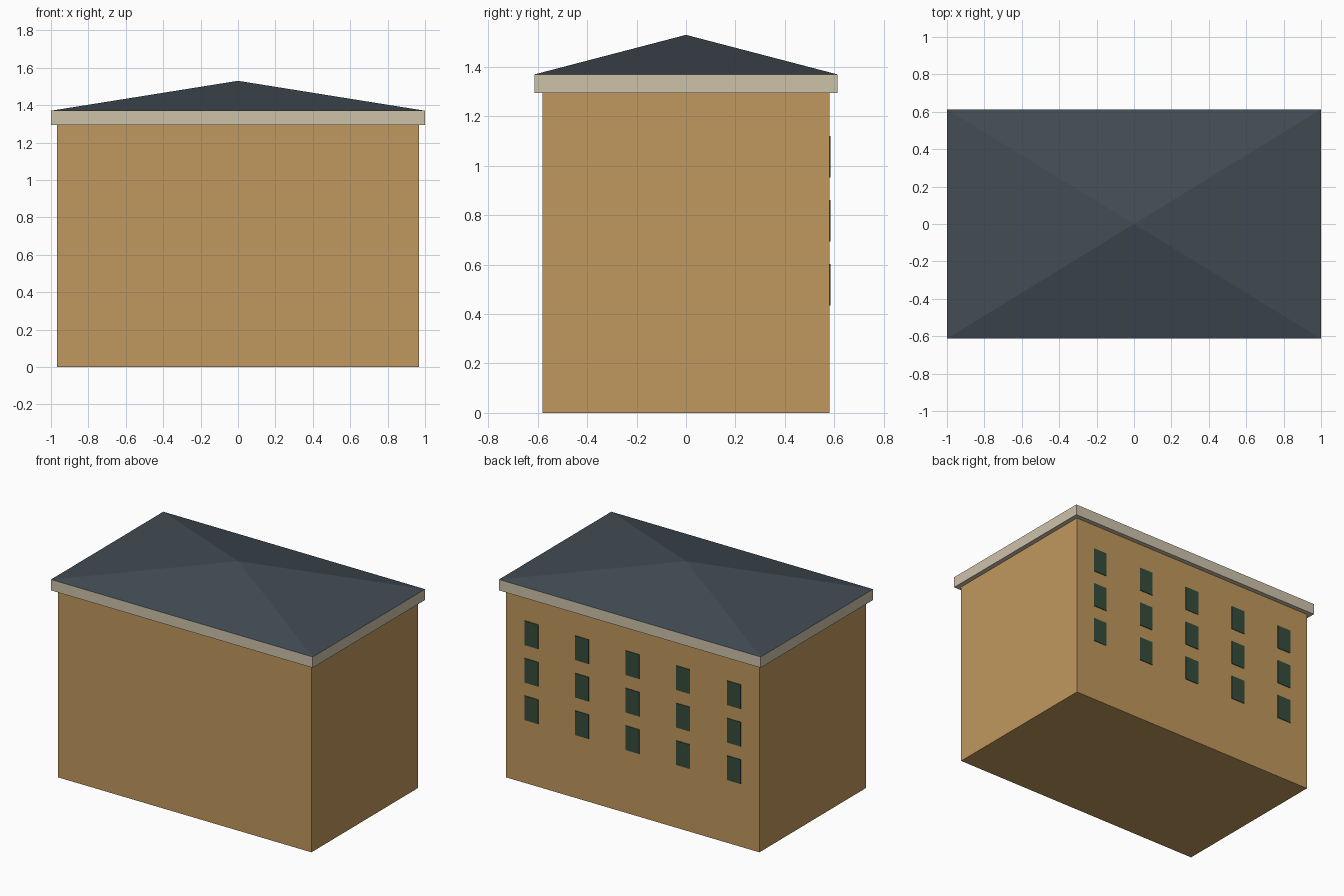
import bpy, bmesh

if "Cube" in bpy.data.objects:
    bpy.data.objects.remove(bpy.data.objects["Cube"])


def material(name, rgb):
    m = bpy.data.materials.new(name)
    # hex-style display colour converted to linear
    m.diffuse_color = [((c / 255 + 0.055) / 1.055) ** 2.4 for c in rgb] + [1]
    m.use_nodes = True
    m.node_tree.nodes["Principled BSDF"].inputs["Base Color"].default_value = m.diffuse_color
    return m


def finish(name, bm, mat):
    bmesh.ops.recalc_face_normals(bm, faces=bm.faces)
    mesh = bpy.data.meshes.new(name)
    bm.to_mesh(mesh)
    bm.free()
    mesh.materials.append(mat)
    obj = bpy.data.objects.new(name, mesh)
    bpy.context.collection.objects.link(obj)
    return obj


def add_box(bm, x0, x1, y0, y1, z0, z1):
    verts = bmesh.ops.create_cube(bm, size=1)["verts"]
    for v in verts:
        v.co = (x1 if v.co.x > 0 else x0,
                y1 if v.co.y > 0 else y0,
                z1 if v.co.z > 0 else z0)


wall_mat = material("ochre_wall", (192, 152, 93))
trim_mat = material("stone_trim", (206, 194, 170))
roof_mat = material("slate_roof", (66, 76, 84))
glass_mat = material("dark_green_glass", (54, 76, 60))

# Main block
bm = bmesh.new()
add_box(bm, -0.968, 0.968, -0.581, 0.581, 0, 1.295)
finish("walls", bm, wall_mat)

# Cornice slab
bm = bmesh.new()
add_box(bm, -1, 1, -0.613, 0.613, 1.295, 1.37)
finish("cornice", bm, trim_mat)

# Pyramid roof
bm = bmesh.new()
base = [bm.verts.new((x, y, 1.37)) for x, y in
        ((-1, -0.613), (1, -0.613), (1, 0.613), (-1, 0.613))]
apex = bm.verts.new((0, 0, 1.53))
bm.faces.new(base)
for i in range(4):
    bm.faces.new((base[i], base[(i + 1) % 4], apex))
finish("roof", bm, roof_mat)

# Back windows: three rows of five
for row in range(3):
    for col in range(5):
        x = (col - 2) * 0.387
        z = 0.519 + row * 0.259
        bm = bmesh.new()
        add_box(bm, x - 0.052, x + 0.052, 0.575, 0.585, z - 0.084, z + 0.084)
        finish(f"window_{row + 1}_{col + 1}", bm, glass_mat)
